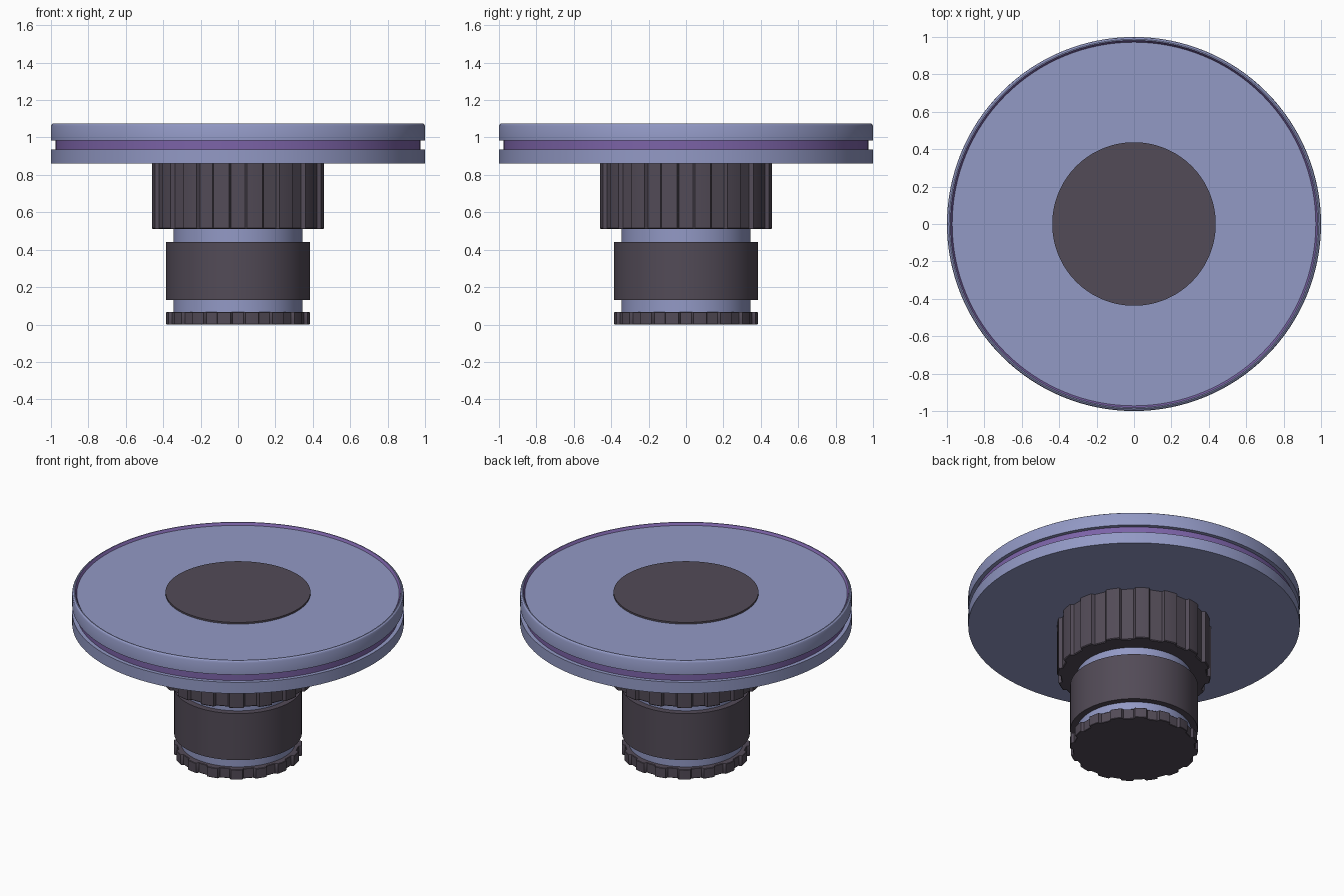
import bpy, bmesh, math

cube = bpy.data.objects.get("Cube")
if cube:
    bpy.data.objects.remove(cube, do_unlink=True)


def material(name, color):
    m = bpy.data.materials.new(name)
    m.use_nodes = True
    m.diffuse_color = (*color, 1)
    m.node_tree.nodes["Principled BSDF"].inputs["Base Color"].default_value = (*color, 1)
    return m


BLUE = material("periwinkle blue", (0.29, 0.32, 0.56))
DARK = material("dark grip", (0.085, 0.07, 0.095))
PURPLE = material("purple accent", (0.20, 0.125, 0.39))


def finish(name, bm, mats, angle=30):
    bmesh.ops.recalc_face_normals(bm, faces=bm.faces)
    mesh = bpy.data.meshes.new(name)
    bm.to_mesh(mesh)
    bm.free()
    for m in mats:
        mesh.materials.append(m)
    ob = bpy.data.objects.new(name, mesh)
    bpy.context.collection.objects.link(ob)
    bpy.ops.object.select_all(action='DESELECT')
    ob.select_set(True)
    bpy.context.view_layer.objects.active = ob
    bpy.ops.object.shade_smooth_by_angle(angle=math.radians(angle))
    return ob


def lathe(name, profile, mats, accents=(), steps=128):
    """Revolve (radius, z) points; bands listed in accents use the second material."""
    bm = bmesh.new()
    rings = [[bm.verts.new((r * math.cos(math.tau * i / steps),
                            r * math.sin(math.tau * i / steps), z))
              for i in range(steps)] for r, z in profile]
    for band, (a, b) in enumerate(zip(rings, rings[1:])):
        for i in range(steps):
            j = (i + 1) % steps
            f = bm.faces.new((a[i], a[j], b[j], b[i]))
            f.material_index = int(band in accents)
    bm.faces.new(rings[0])
    bm.faces.new(rings[-1])
    return finish(name, bm, mats)


def fluted(name, radius, depth, z0, z1, bevel, teeth=16):
    """Grip ring with narrow grooves evenly spaced around a round body."""
    pitch = math.tau / teeth
    # groove floor, groove shoulders, then the broad ridge
    section = [(-0.21, radius - depth), (0.21, radius - depth), (0.27, radius),
               (0.39, radius), (0.5, radius), (0.61, radius), (0.73, radius)]
    bm = bmesh.new()
    rings = []
    for z, inset in ((z0, bevel), (z0 + bevel, 0), (z1 - bevel, 0), (z1, bevel)):
        rings.append([bm.verts.new(((r - inset) * math.cos((t + s) * pitch),
                                    (r - inset) * math.sin((t + s) * pitch), z))
                      for t in range(teeth) for s, r in section])
    n = len(rings[0])
    for a, b in zip(rings, rings[1:]):
        for i in range(n):
            bm.faces.new((a[i], a[(i + 1) % n], b[(i + 1) % n], b[i]))
    bm.faces.new(rings[0])
    bm.faces.new(rings[-1])
    return finish(name, bm, [DARK], 25)


# Platter: grooved edge, softened rim and shallow recess with purple lips
lathe("platter", [(1, 0.86), (1, 0.935), (0.975, 0.935), (0.975, 0.985),
                  (1, 0.985), (1, 1.06), (0.996, 1.07), (0.988, 1.076),
                  (0.982, 1.076), (0.972, 1.06)],
      [BLUE, PURPLE], accents=(2, 8))
lathe("centre_pad", [(0.437, 1.055), (0.437, 1.071)], [DARK])

# Stem with its grips
lathe("stem", [(0.345, 0.05), (0.345, 0.55)], [BLUE])
lathe("smooth_band", [(0.385, 0.13), (0.385, 0.44)], [DARK])
fluted("upper_grip", 0.463, 0.02, 0.51, 0.865, 0.005)
fluted("lower_grip", 0.387, 0.017, 0, 0.067, 0.003)
